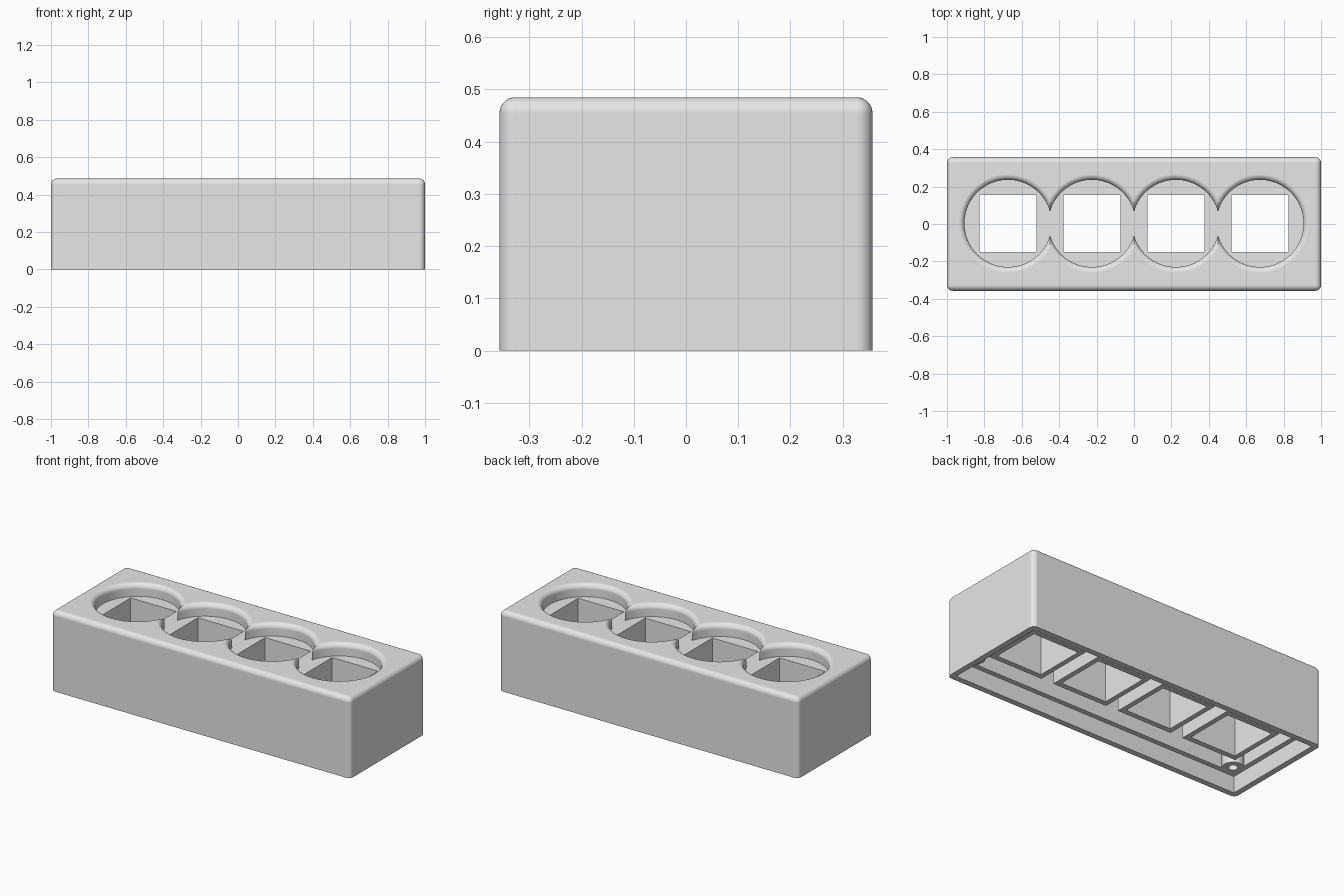
import bpy, bmesh, math
from mathutils import Matrix, Vector

old = bpy.data.objects.get("Cube")
if old:
    bpy.data.objects.remove(old, do_unlink=True)

LENGTH, DEPTH, HEIGHT = 2.0, 0.714, 0.485
EDGE = 0.03              # outer rounding and recess lip rounding
SPACING = 0.449
FLOOR = 0.41             # floor of the round recesses
CEILING = 0.38           # top of the inner cavity
LEDGE = 0.10             # height of the lid ledge, tubes and posts
CENTRES = [(i - 1.5) * SPACING for i in range(4)]
POSTS = [(sx * 0.9, sy * 0.253) for sx in (-1, 1) for sy in (-1, 1)]

grey = bpy.data.materials.new("light grey")
grey.use_nodes = True
grey.diffuse_color = (0.8, 0.8, 0.8, 1)
grey.node_tree.nodes["Principled BSDF"].inputs["Base Color"].default_value = (0.8, 0.8, 0.8, 1)


def finish(bm, name):
    bmesh.ops.recalc_face_normals(bm, faces=bm.faces)
    mesh = bpy.data.meshes.new(name)
    bm.to_mesh(mesh)
    bm.free()
    mesh.materials.append(grey)
    obj = bpy.data.objects.new(name, mesh)
    bpy.context.collection.objects.link(obj)
    return obj


def box(name, x, y, width, depth, z0, z1, rounding=0):
    bm = bmesh.new()
    place = Matrix.Translation((x, y, (z0 + z1) / 2)) @ Matrix.Diagonal((width, depth, z1 - z0, 1))
    bmesh.ops.create_cube(bm, size=1, matrix=place)
    if rounding:
        middle = (z0 + z1) / 2
        edges = [e for e in bm.edges if max(v.co.z for v in e.verts) > middle]
        bmesh.ops.bevel(bm, geom=edges, offset=rounding, segments=8, profile=0.5, affect='EDGES')
    return finish(bm, name)


def lathe(name, x, y, profile, sides):
    """Closed solid turned from (radius, z) points, lowest first."""
    bm = bmesh.new()
    rings = []
    for r, z in profile:
        rings.append([bm.verts.new(Vector((x + r * math.cos(a), y + r * math.sin(a), z)))
                      for a in (math.tau * i / sides for i in range(sides))])
    for low, high in zip(rings, rings[1:]):
        for i in range(sides):
            j = (i + 1) % sides
            bm.faces.new((low[i], low[j], high[j], high[i]))
    bm.faces.new(rings[0][::-1])
    bm.faces.new(rings[-1])
    return finish(bm, name)


def cut(target, cutter):
    cutter.hide_render = True
    mod = target.modifiers.new("cut", 'BOOLEAN')
    mod.operation = 'DIFFERENCE'
    mod.solver = 'EXACT'
    mod.object = cutter
    bpy.context.view_layer.objects.active = target
    bpy.ops.object.modifier_apply(modifier=mod.name)
    bpy.data.objects.remove(cutter, do_unlink=True)


# Outer block, rounded except along its base
housing = box("housing", 0, 0, LENGTH, DEPTH, 0, HEIGHT, EDGE)

# Hollow inside that leaves square tubes and corner screw posts standing
cavity = box("cavity_cutter", 0, 0, LENGTH - 0.13, DEPTH - 0.13, LEDGE / 2, CEILING)
for x in CENTRES:
    cut(cavity, box("tube_block", x, 0, 0.366, 0.366, 0, HEIGHT))
for x, y in POSTS:
    cut(cavity, lathe("post_block", x, y, [(0.06, 0), (0.06, HEIGHT)], 48))
cut(housing, cavity)

# Shallow lid seat in the base
cut(housing, box("lid_seat_cutter", 0, 0, LENGTH - 0.07, DEPTH - 0.07, -LEDGE, LEDGE))

# Round recesses with a rolled lip
lip = [(0.233, FLOOR)]
for k in range(9):
    a = math.pi / 2 * k / 8
    lip.append((0.233 + EDGE * (1 - math.cos(a)), HEIGHT - EDGE + EDGE * math.sin(a)))
lip.append((0.233 + EDGE, HEIGHT + 0.1))
for x in CENTRES:
    cut(housing, lathe("recess_cutter", x, 0.003, lip, 96))

# Square openings through the tubes
for x in CENTRES:
    cut(housing, box("opening_cutter", x, 0.003, 0.306, 0.306, LEDGE / 2, HEIGHT - 0.02))

# Blind screw holes in the posts
for x, y in POSTS:
    cut(housing, lathe("screw_hole_cutter", x, y, [(0.026, LEDGE / 2), (0.026, 0.35)], 32))

# Smooth roundings with crisp edges
bpy.ops.object.select_all(action='DESELECT')
housing.select_set(True)
bpy.context.view_layer.objects.active = housing
bpy.ops.object.shade_smooth_by_angle(angle=math.radians(30))
weighted = housing.modifiers.new("weighted normals", 'WEIGHTED_NORMAL')
weighted.keep_sharp = True
